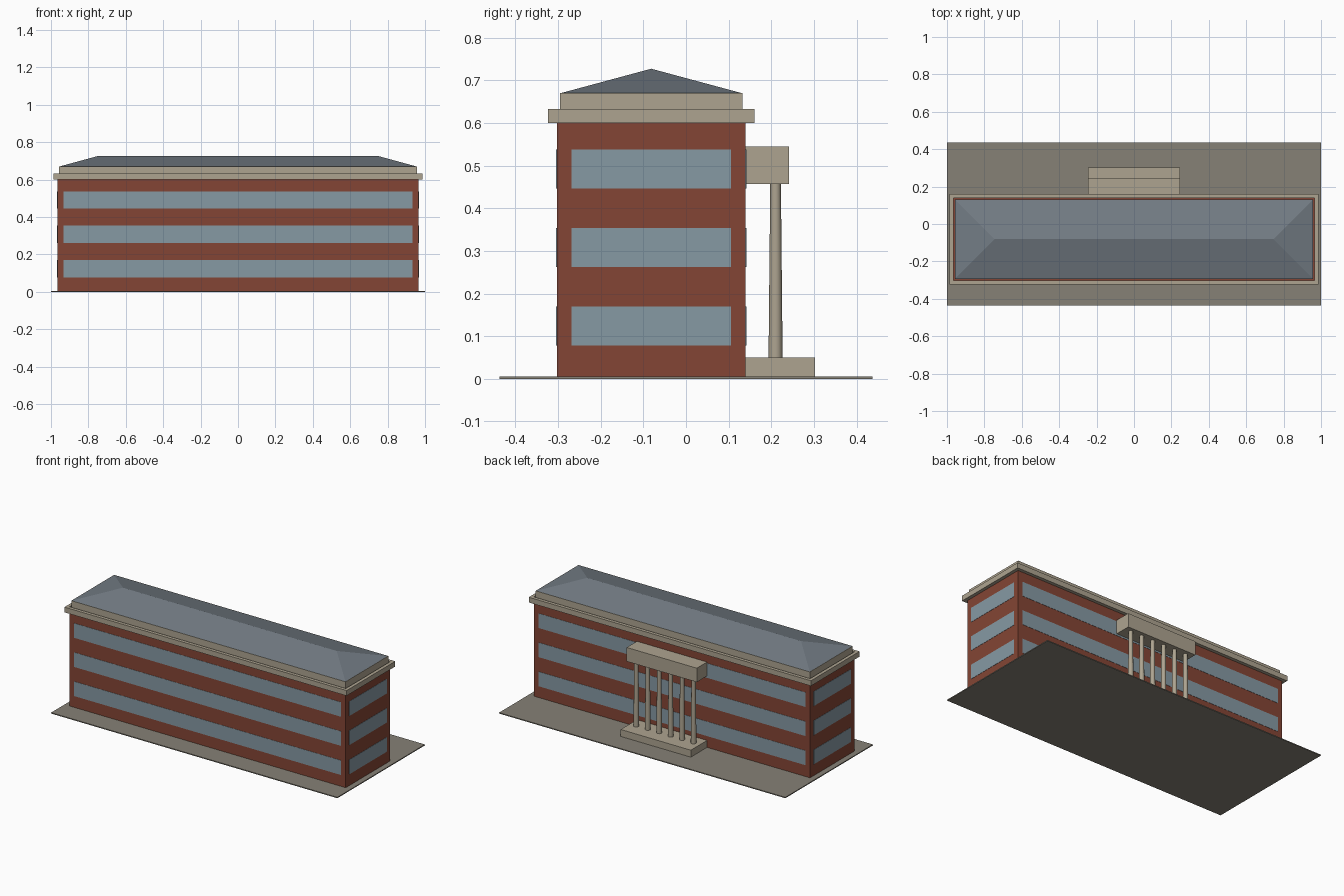
import bpy, bmesh
from math import radians

if "Cube" in bpy.data.objects:
    bpy.data.objects.remove(bpy.data.objects["Cube"])


def material(name, rgb):
    m = bpy.data.materials.new(name)
    m.diffuse_color = (*rgb, 1)
    m.use_nodes = True
    m.node_tree.nodes["Principled BSDF"].inputs["Base Color"].default_value = m.diffuse_color
    return m


BRICK = material("brick", (0.23, 0.06, 0.035))
GLASS = material("glass", (0.24, 0.32, 0.37))
STONE = material("stone", (0.42, 0.37, 0.28))
SLATE = material("slate", (0.17, 0.20, 0.23))
PAVING = material("paving", (0.24, 0.22, 0.18))


def finish(bm, name, mat):
    bmesh.ops.recalc_face_normals(bm, faces=bm.faces)
    me = bpy.data.meshes.new(name)
    bm.to_mesh(me)
    bm.free()
    me.materials.append(mat)
    ob = bpy.data.objects.new(name, me)
    bpy.context.collection.objects.link(ob)
    return ob


def box(name, mat, x, y, z):
    """Box from (min, max) ranges on each axis."""
    bm = bmesh.new()
    bmesh.ops.create_cube(bm, size=1)
    for v in bm.verts:
        v.co = [r[0] if c < 0 else r[1] for r, c in zip((x, y, z), v.co)]
    return finish(bm, name, mat)


HX, Y0, Y1, TOP = 0.965, -0.303, 0.14, 0.60   # main block
YC = (Y0 + Y1) / 2

# Paving and brick block
box("ground_slab", PAVING, (-1, 1), (-0.437, 0.437), (0, 0.006))
box("brick_block", BRICK, (-HX, HX), (Y0, Y1), (0.002, TOP))

# Window bands: three floors on all four walls
G = 0.0015
for i, z in enumerate((0.078, 0.262, 0.446)):
    zr = (z, z + 0.092)
    for side, y in (("front", Y0), ("back", Y1)):
        box(f"window_band_{side}_{i + 1}", GLASS, (-0.933, 0.933), (y - G, y + G), zr)
    for side, x in (("left", -HX), ("right", HX)):
        box(f"window_band_{side}_{i + 1}", GLASS, (x - G, x + G), (-0.268, 0.105), zr)

# Cornice ring around the top of the walls
bm = bmesh.new()
loops = []
for e, z in ((0, TOP), (0.021, TOP), (0.021, 0.633), (0, 0.633)):
    loops.append([bm.verts.new((x, y, z)) for x, y in (
        (-HX - e, Y0 - e), (HX + e, Y0 - e), (HX + e, Y1 + e), (-HX - e, Y1 + e))])
for i in range(4):
    a, b = loops[i], loops[(i + 1) % 4]
    for j in range(4):
        k = (j + 1) % 4
        bm.faces.new((a[j], a[k], b[k], b[j]))
finish(bm, "cornice", STONE)

# Parapet, set just inside the walls
box("parapet", STONE, (-0.958, 0.958), (-0.295, 0.132), (TOP, 0.67))

# Hipped roof
bm = bmesh.new()
base = [bm.verts.new((x, y, 0.67)) for x, y in (
    (-0.956, -0.293), (0.956, -0.293), (0.956, 0.13), (-0.956, 0.13))]
left, right = (bm.verts.new((x, YC, 0.727)) for x in (-0.747, 0.747))
a, b, c, d = base
for f in ((a, b, right, left), (b, c, right), (c, d, left, right), (d, a, left), (d, c, b, a)):
    bm.faces.new(f)
finish(bm, "hipped_roof", SLATE)

# Rear portico: base, entablature and six tapered columns
box("portico_base", STONE, (-0.245, 0.245), (Y1, 0.302), (0.002, 0.05))
box("portico_entablature", STONE, (-0.245, 0.245), (Y1, 0.242), (0.457, 0.545))
for i in range(6):
    bpy.ops.mesh.primitive_cone_add(vertices=12, radius1=0.0165, radius2=0.0125, depth=0.407,
                                    location=(-0.2 + 0.08 * i, 0.21, 0.2535))
    col = bpy.context.object
    col.name = f"portico_column_{i + 1}"
    col.data.materials.append(STONE)
    bpy.ops.object.shade_smooth_by_angle(angle=radians(40))
